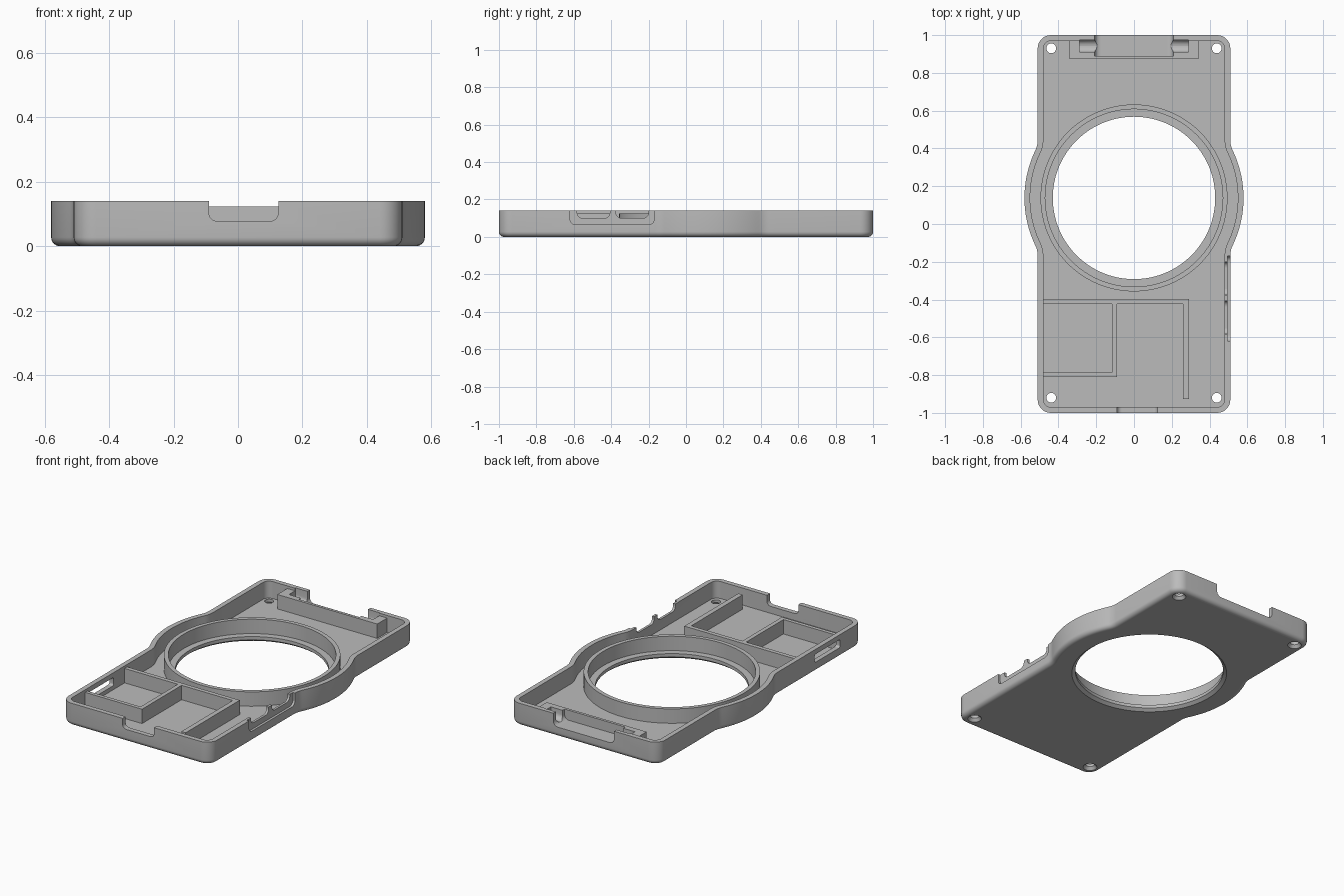
import bpy, bmesh, math
from mathutils import Matrix

cube = bpy.data.objects.get("Cube")
if cube:
    bpy.data.objects.remove(cube, do_unlink=True)

HALF_W, HALF_L, TOP, FLOOR, WALL = 0.51, 1.0, 0.14, 0.035, 0.03
RIB_TOP = 0.124                      # height of inner walls
CY, BULGE, FILLET, CORNER = 0.138, 0.58, 0.12, 0.07

grey = bpy.data.materials.new("matte_grey")
grey.use_nodes = True
grey.diffuse_color = (0.5, 0.5, 0.5, 1)
grey.node_tree.nodes["Principled BSDF"].inputs["Base Color"].default_value = (0.5, 0.5, 0.5, 1)


def make(name, bm):
    bmesh.ops.recalc_face_normals(bm, faces=bm.faces)
    mesh = bpy.data.meshes.new(name)
    bm.to_mesh(mesh)
    bm.free()
    mesh.materials.append(grey)
    ob = bpy.data.objects.new(name, mesh)
    bpy.context.scene.collection.objects.link(ob)
    return ob


def add_box(bm, x0, x1, y0, y1, z0, z1):
    scale = Matrix.Diagonal((x1 - x0, y1 - y0, z1 - z0, 1))
    move = Matrix.Translation(((x0 + x1) / 2, (y0 + y1) / 2, (z0 + z1) / 2))
    bmesh.ops.create_cube(bm, size=1, matrix=move @ scale)


def slot(name, box, axis, radius):
    """Box with the edges along one axis rounded."""
    bm = bmesh.new()
    add_box(bm, *box)
    edges = [e for e in bm.edges
             if abs((e.verts[0].co - e.verts[1].co).normalized()[axis]) > 0.9]
    bmesh.ops.bevel(bm, geom=edges, offset=radius, segments=6, profile=0.5, affect='EDGES')
    return make(name, bm)


def loft(bm, rings, closed=False):
    """Skin a list of equal point rings, capped or joined end to end."""
    loops = [[bm.verts.new(p) for p in ring] for ring in rings]
    pairs = list(zip(loops, loops[1:]))
    if closed:
        pairs.append((loops[-1], loops[0]))
    for a, b in pairs:
        for i in range(len(a)):
            j = (i + 1) % len(a)
            bm.faces.new((a[i], a[j], b[j], b[i]))
    if not closed:
        bm.faces.new(loops[0][::-1])
        bm.faces.new(loops[-1])


def lathe(name, profile, x, y, steps, closed=False):
    bm = bmesh.new()
    turns = [2 * math.pi * i / steps for i in range(steps)]
    loft(bm, [[(x + r * math.cos(a), y + r * math.sin(a), z) for a in turns]
              for r, z in profile], closed)
    return make(name, bm)


def arc(cx, cy, r, a0, a1, n):
    return [(cx + r * math.cos(a0 + (a1 - a0) * i / n),
             cy + r * math.sin(a0 + (a1 - a0) * i / n)) for i in range(n + 1)]


def outline(t, z):
    """Rounded rectangle blended into a round bulge, moved inward by t."""
    fx = HALF_W + FILLET
    fy = math.sqrt((BULGE + FILLET) ** 2 - fx ** 2)
    a = math.atan2(fy, fx)
    cx, cy, r, pi = HALF_W - CORNER, HALF_L - CORNER, CORNER - t, math.pi
    side = arc(cx, -cy, r, -pi / 2, 0, 8)
    side += arc(fx, CY - fy, FILLET + t, pi, pi - a, 6)
    side += arc(0, CY, BULGE - t, -a, a, 24)[1:-1]
    side += arc(fx, CY + fy, FILLET + t, pi + a, pi, 6)
    side += arc(cx, cy, r, 0, pi / 2, 8)
    return [(x, y, z) for x, y in side + [(-x, y) for x, y in reversed(side)]]


# Tray shell with a rounded bottom edge
bm = bmesh.new()
R = 0.028
rings = []
for i in range(7):
    a = math.pi / 2 * i / 6
    rings.append(outline(R * (1 - math.sin(a)), R * (1 - math.cos(a))))
rings += [outline(0, TOP), outline(WALL, TOP), outline(WALL, FLOOR)]
loft(bm, rings)
tray = make("tray", bm)

# Round opening collar
collar = lathe("opening_collar", [(0.495, 0.03), (0.495, RIB_TOP), (0.47, RIB_TOP), (0.47, 0.03)],
               0, CY, 96, True)

# Compartment walls
bm = bmesh.new()
for x0, x1, y0, y1 in ((-0.485, 0.29, -0.423, -0.397), (-0.116, -0.09, -0.81, -0.423),
                       (-0.485, -0.116, -0.81, -0.787), (0.26, 0.29, -0.926, -0.423)):
    add_box(bm, x0, x1, y0, y1, 0.03, RIB_TOP)
walls = make("compartment_walls", bm)

# Block behind the back notch
bm = bmesh.new()
add_box(bm, -0.342, 0.342, 0.873, 0.972, 0.03, RIB_TOP)
block = make("latch_block", bm)

# Cutters
opening = lathe("opening_cutter", [(0.463, -0.01), (0.43, 0.015), (0.43, 0.2)], 0, CY, 96)
screws = [lathe("screw_cutter", [(0.048, -0.01), (0.026, 0.018), (0.026, 0.1)], x, y, 24)
          for x in (-0.438, 0.438) for y in (-0.92, 0.93)]
front_port = slot("front_port_cutter", (-0.09, 0.125, -1.05, -0.96, 0.078, 0.2), 1, 0.025)
side_window = slot("side_window_cutter", (-0.55, -0.45, -0.78, -0.53, 0.06, 0.11), 0, 0.012)
button_recess = slot("button_recess_cutter", (0.495, 0.6, -0.62, -0.17, 0.065, 0.22), 0, 0.03)
buttons = [slot("button_cutter", (0.45, 0.55, y, y + 0.175, 0.1, 0.2), 0, 0.03)
           for y in (-0.582, -0.375)]
latch = slot("latch_cutter", (-0.208, 0.208, 0.89, 1.1, 0.062, 0.22), 1, 0.03)
pin = slot("pin_cutter", (-0.288, 0.288, 0.91, 0.975, 0.068, 0.22), 0, 0.032)


def cut(ob, cutters):
    for c in cutters:
        mod = ob.modifiers.new("cut", 'BOOLEAN')
        mod.operation, mod.solver, mod.object = 'DIFFERENCE', 'EXACT', c
    graph = bpy.context.evaluated_depsgraph_get()
    mesh = bpy.data.meshes.new_from_object(ob.evaluated_get(graph))
    ob.modifiers.clear()
    ob.data = mesh


cutters = [opening, *screws, front_port, side_window, button_recess, *buttons, latch, pin]
cut(tray, cutters)
cut(block, [latch, pin])
for c in cutters:
    bpy.data.objects.remove(c, do_unlink=True)

# Smooth the curved sides, keep level faces flat
for ob in (tray, collar, walls, block):
    bpy.ops.object.select_all(action='DESELECT')
    ob.select_set(True)
    bpy.context.view_layer.objects.active = ob
    bpy.ops.object.shade_smooth_by_angle(angle=math.radians(30))
    for p in ob.data.polygons:
        if abs(p.normal.z) > 0.995:
            p.use_smooth = False
